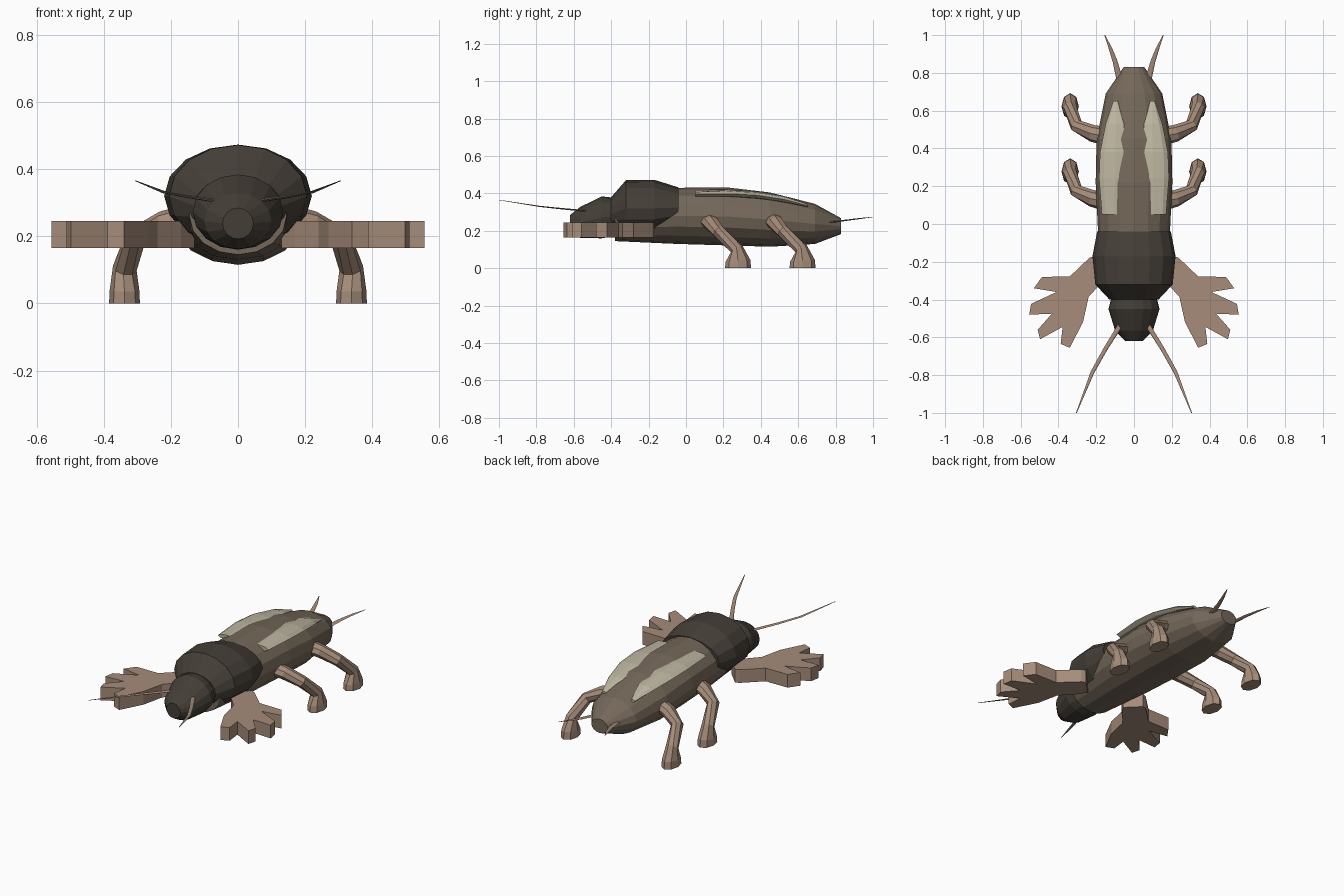
import bpy, bmesh, math
from mathutils import Vector


def material(name, rgb):
    m = bpy.data.materials.new(name)
    m.diffuse_color = (*rgb, 1)
    return m


DARK = material("dark_shell", (0.058, 0.048, 0.038))
BROWN = material("brown_shell", (0.175, 0.137, 0.1))
PALE = material("pale_wing", (0.5, 0.46, 0.35))
TAN = material("tan_limb", (0.38, 0.265, 0.195))
Y, Z = Vector((0, 1, 0)), Vector((0, 0, 1))


def finish(name, bm, mat):
    bmesh.ops.recalc_face_normals(bm, faces=bm.faces)
    me = bpy.data.meshes.new(name)
    bm.to_mesh(me)
    bm.free()
    me.materials.append(mat)
    ob = bpy.data.objects.new(name, me)
    bpy.context.collection.objects.link(ob)
    return ob


def loft(name, sections, n, mat, ref=Z, axis=None, mirror=False):
    """Sections are (x, y, z, radius across, radius along ref)."""
    bm = bmesh.new()
    pts = [Vector(s[:3]) for s in sections]
    rings = []
    for i, s in enumerate(sections):
        t = axis or (pts[min(i + 1, len(pts) - 1)] - pts[max(i - 1, 0)]).normalized()
        v = (ref - ref.dot(t) * t).normalized()
        u = t.cross(v)
        rings.append([bm.verts.new(pts[i] + u * s[3] * math.cos(a) + v * s[4] * math.sin(a))
                      for a in (2 * math.pi * k / n for k in range(n))])
    for a, b in zip(rings, rings[1:]):
        for k in range(n):
            bm.faces.new((a[k], a[(k + 1) % n], b[(k + 1) % n], b[k]))
    bm.faces.new(rings[0])
    bm.faces.new(rings[-1])
    ob = finish(name, bm, mat)
    if mirror:
        add_mirror(ob)
    return ob


def add_mirror(ob):
    m = ob.modifiers.new("mirror", 'MIRROR')
    m.use_mirror_merge = False


# Body shells
loft("abdomen", [(0, -0.38, 0.26, 0.145, 0.115), (0, -0.05, 0.28, 0.19, 0.15),
                 (0, 0.22, 0.277, 0.203, 0.155), (0, 0.45, 0.26, 0.198, 0.145),
                 (0, 0.69, 0.237, 0.15, 0.107), (0, 0.83, 0.225, 0.055, 0.042)],
     16, BROWN, axis=Y)
loft("thorax", [(0, -0.40, 0.29, 0.13, 0.09), (0, -0.32, 0.32, 0.205, 0.152),
                (0, -0.17, 0.32, 0.22, 0.153), (0, -0.04, 0.325, 0.195, 0.107)],
     16, DARK, axis=Y)
loft("head", [(0, -0.62, 0.238, 0.046, 0.046), (0, -0.565, 0.245, 0.1, 0.083),
              (0, -0.45, 0.272, 0.135, 0.112), (0, -0.37, 0.275, 0.115, 0.1)],
     16, DARK, axis=Y)

# Short wing covers half sunk into the back
loft("wings", [(0.105, 0.05, 0.396, 0.065, 0.016), (0.1, 0.24, 0.398, 0.085, 0.02),
               (0.1, 0.38, 0.39, 0.08, 0.02), (0.095, 0.53, 0.367, 0.055, 0.018),
               (0.098, 0.65, 0.335, 0.012, 0.008)],
     8, PALE, axis=Y, mirror=True)

# Walking legs
for name, dy in (("middle_legs", 0), ("hind_legs", 0.345)):
    loft(name, [(0.15, 0.12 + dy, 0.255, 0.04, 0.05), (0.22, 0.135 + dy, 0.24, 0.036, 0.045),
                (0.305, 0.175 + dy, 0.195, 0.034, 0.036), (0.337, 0.27 + dy, 0.105, 0.036, 0.036),
                (0.338, 0.278 + dy, 0.04, 0.044, 0.066), (0.338, 0.278 + dy, 0, 0.046, 0.07)],
         8, TAN, ref=Y, mirror=True).data.update()

# Digging claws: toothed flat plates
outline = [(0.21, -0.17), (0.235, -0.178), (0.34, -0.278), (0.487, -0.28), (0.53, -0.34),
           (0.41, -0.36), (0.545, -0.423), (0.555, -0.48), (0.435, -0.475), (0.51, -0.56),
           (0.497, -0.61), (0.378, -0.545), (0.388, -0.635), (0.34, -0.655), (0.27, -0.52),
           (0.24, -0.385), (0.17, -0.31), (0.13, -0.25)]
bm = bmesh.new()
face = bm.faces.new([bm.verts.new((x, y, 0.165)) for x, y in outline])
new = bmesh.ops.extrude_face_region(bm, geom=[face])["geom"]
bmesh.ops.translate(bm, vec=(0, 0, 0.08), verts=[g for g in new if isinstance(g, bmesh.types.BMVert)])
if not face.is_valid or len(bm.faces) < len(outline) + 2:
    bm.faces.new([v for v in bm.verts if v.co.z < 0.2])
add_mirror(finish("digging_claws", bm, TAN))

# Feelers at the head and tail
loft("antennae", [(0.075, -0.54, 0.307, 0.013, 0.005), (0.15, -0.66, 0.318, 0.011, 0.004),
                  (0.22, -0.785, 0.331, 0.01, 0.003), (0.305, -1.0, 0.365, 0.002, 0.001)],
     6, TAN, mirror=True)
loft("tail_feelers", [(0.075, 0.76, 0.245, 0.017, 0.005), (0.1, 0.86, 0.257, 0.013, 0.004),
                      (0.125, 0.93, 0.266, 0.009, 0.003), (0.155, 1.0, 0.274, 0.002, 0.001)],
     6, TAN, mirror=True)
